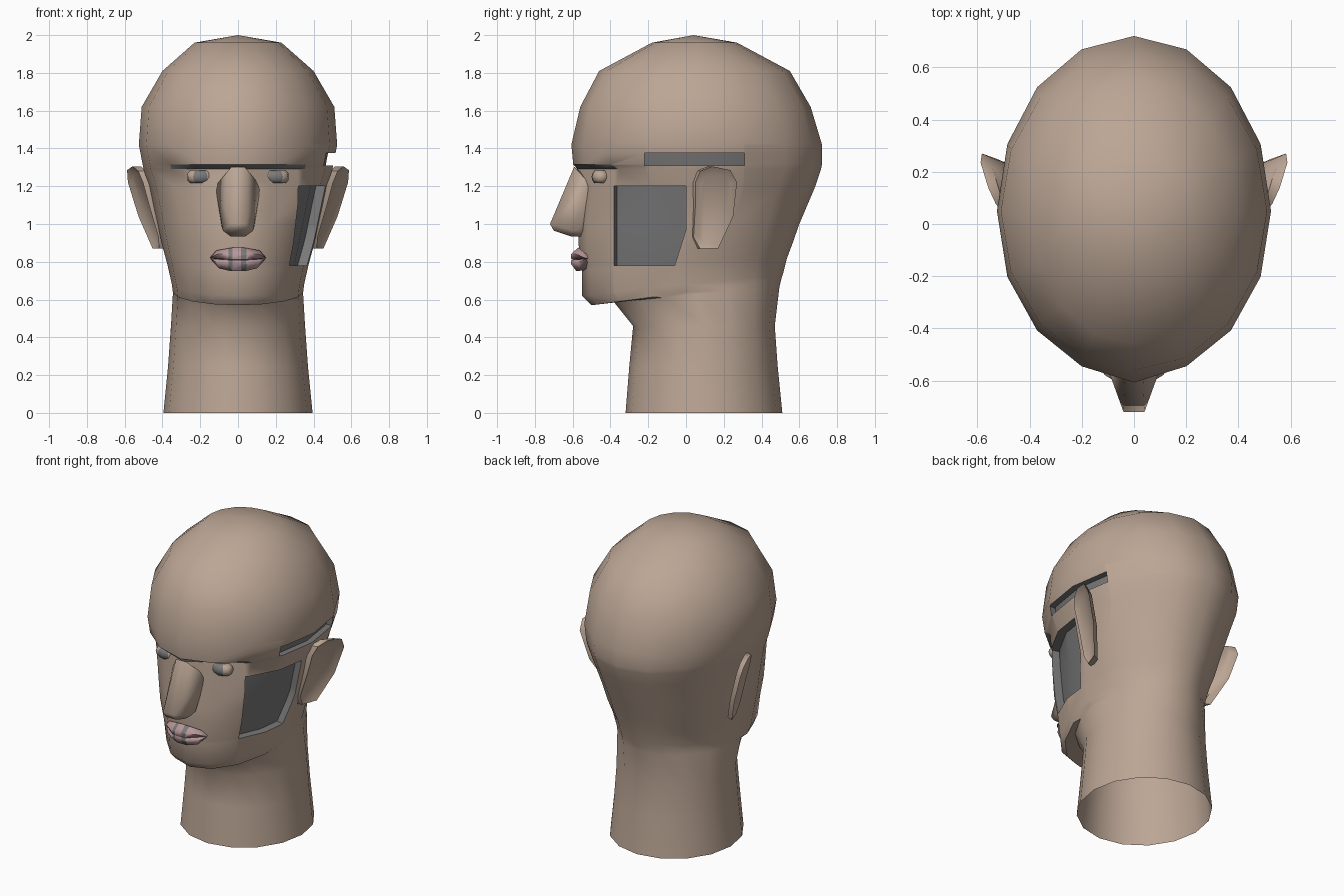
import bpy, bmesh
from math import sin, cos, tau, radians
from mathutils import Vector, Matrix

if "Cube" in bpy.data.objects:
    bpy.data.objects.remove(bpy.data.objects["Cube"])


def material(name, rgb):
    m = bpy.data.materials.new(name)
    m.use_nodes = True
    m.diffuse_color = (*rgb, 1)
    node = next(n for n in m.node_tree.nodes if n.type == 'BSDF_PRINCIPLED')
    node.inputs["Base Color"].default_value = (*rgb, 1)
    return m


SKIN = material("skin", (0.50, 0.38, 0.30))
GREY = material("dark_grey", (0.19, 0.19, 0.19))
LIP = material("lip_pink", (0.48, 0.31, 0.32))


def finish(name, bm, mats, angle=50):
    mesh = bpy.data.meshes.new(name)
    bm.to_mesh(mesh)
    bm.free()
    obj = bpy.data.objects.new(name, mesh)
    bpy.context.scene.collection.objects.link(obj)
    for m in mats:
        mesh.materials.append(m)
    bpy.ops.object.select_all(action='DESELECT')
    obj.select_set(True)
    bpy.context.view_layer.objects.active = obj
    bpy.ops.object.shade_smooth_by_angle(angle=radians(angle))
    return obj


def cut(bm, faces, co, normal):
    geom = set(faces)
    for f in faces:
        geom.update(f.edges)
        geom.update(f.verts)
    bmesh.ops.bisect_plane(bm, geom=list(geom), plane_co=co, plane_no=normal, dist=1e-5)


def hull(bm, half_points):
    # convex solid from points given for one side and mirrored in x
    verts = [bm.verts.new((s * x, y, z)) for x, y, z in half_points for s in (1, -1)]
    ret = bmesh.ops.convex_hull(bm, input=verts)
    spare = {g for k in ("geom_interior", "geom_unused") for g in ret[k]
             if isinstance(g, bmesh.types.BMVert)}
    bmesh.ops.delete(bm, geom=list(spare), context='VERTS')


# Head and neck: elliptical rings, crown to neck
# (front z, back z, front y, back y, half width, centre y, eye socket depth)
RINGS = [
    (1.96, 1.96, -.18, .27, .23, .05, 0),
    (1.81, 1.81, -.46, .55, .40, .05, 0),
    (1.62, 1.62, -.56, .66, .51, .05, 0),
    (1.42, 1.42, -.61, .72, .525, .05, .015),
    (1.315, 1.315, -.60, .72, .505, .05, .015),
    (1.29, 1.29, -.59, .715, .50, .05, .08),
    (1.20, 1.20, -.56, .685, .47, .05, .02),
    (1.0, 1.0, -.565, .60, .425, .03, 0),
    (.90, .90, -.57, .565, .405, .02, 0),
    (.76, .82, -.55, .535, .375, 0, 0),
    (.62, .74, -.55, .515, .35, 0, 0),
    (.57, .71, -.50, .505, .345, .02, 0),
    (.585, .67, -.38, .495, .345, .05, 0),
    (.46, .46, -.28, .47, .355, .1, 0),
    (.25, .25, -.30, .485, .37, .1, 0),
    (0, 0, -.32, .51, .395, .1, 0),
]
SEG = 16
bm = bmesh.new()
rings = []
for zf, zb, yf, yb, w, yc, socket in RINGS:
    ring = []
    for i in range(SEG):
        c, s = cos(tau * i / SEG), sin(tau * i / SEG)
        y = yc - c * ((yc - yf) if c > 0 else (yb - yc))
        y += socket * {0: .2, 1: 1, 2: .6}.get(min(i, SEG - i), 0)
        ring.append(bm.verts.new((w * s, y, zb + (zf - zb) * (1 + c) / 2)))
    rings.append(ring)
crown = bm.verts.new((0, .04, 2))
for i in range(SEG):
    j = (i + 1) % SEG
    bm.faces.new((crown, rings[0][i], rings[0][j]))
    for k in range(len(rings) - 1):
        f = bm.faces.new((rings[k][i], rings[k + 1][i], rings[k + 1][j], rings[k][j]))
        # brow ledge
        if k == 4 and i in (0, 1, SEG - 2, SEG - 1):
            f.material_index = 1
bmesh.ops.recalc_face_normals(bm, faces=bm.faces[:])


def recess(y0, y1, z0, z1, push, extra=()):
    # cut the left side along the window planes and sink the faces between them
    planes = [((0, y0, 0), (0, -1, 0)), ((0, y1, 0), (0, 1, 0)),
              ((0, 0, z0), (0, 0, -1)), ((0, 0, z1), (0, 0, 1)), *extra]
    planes = [(Vector(c), Vector(n)) for c, n in planes]

    def near(margin):
        found = []
        for f in bm.faces:
            m = f.calc_center_median()
            if m.x > .15 and y0 - margin < m.y < y1 + margin and z0 - margin < m.z < z1 + margin:
                found.append((f, m))
        return found

    for c, n in planes:
        cut(bm, [f for f, m in near(.14)], c, n)
    inside = [f for f, m in near(0) if all((m - c).dot(n) < 0 for c, n in planes)]
    ret = bmesh.ops.extrude_face_region(bm, geom=inside)
    verts = [g for g in ret["geom"] if isinstance(g, bmesh.types.BMVert)]
    bmesh.ops.delete(bm, geom=[f for f in inside if f.is_valid], context='FACES')
    bmesh.ops.translate(bm, verts=verts, vec=push)
    for v in verts:
        for f in v.link_faces:
            f.material_index = 1


# Cheek panel with a clipped corner, and temple slot
recess(-.38, 0, .78, 1.2, (-.05, .015, 0), [((0, 0, .97), (0, .19, -.06))])
recess(-.22, .31, 1.31, 1.375, (-.04, 0, 0))
finish("head", bm, [SKIN, GREY])

# Nose
bm = bmesh.new()
hull(bm, [(.035, -.592, 1.303), (.03, -.55, 1.27), (.018, -.61, 1.2), (.04, -.72, 1.0),
          (.035, -.70, .965), (.08, -.60, .965), (.04, -.61, .935), (.085, -.56, .98),
          (.12, -.50, 1.2), (.03, -.50, .935)])
finish("nose", bm, [SKIN], 60)

# Lips, with narrow grey bands beside the middle
LIPS = {
    "upper_lip": [(.15, -.535, .82), (.115, -.55, .86), (.03, -.57, .875), (.06, -.61, .84),
                  (.05, -.607, .812), (.13, -.50, .815), (.11, -.58, .84)],
    "lower_lip": [(.145, -.53, .815), (.05, -.607, .81), (.06, -.61, .79), (.035, -.58, .75),
                  (.10, -.56, .765), (.05, -.50, .76), (.11, -.575, .795)],
}
BANDS = ((-.05, -.03), (.015, .045))
for name, points in LIPS.items():
    bm = bmesh.new()
    hull(bm, points)
    for x in (x for band in BANDS for x in band):
        cut(bm, bm.faces[:], (x, 0, 0), (1, 0, 0))
    for f in bm.faces:
        x = f.calc_center_median().x
        f.material_index = int(any(a < x < b for a, b in BANDS))
    finish(name, bm, [LIP, GREY], 60)

# Ear outline (y, z), leaning out towards the back
EAR = [(.05, 1.22), (.075, 1.28), (.14, 1.305), (.235, 1.285), (.27, 1.22),
       (.25, 1.04), (.17, .87), (.075, .87), (.04, .93), (.05, 1.1)]
for side, s in (("left", 1), ("right", -1)):
    # Ears: a thick plate with a dished outer face
    bm = bmesh.new()
    face = bm.faces.new([bm.verts.new((s * (.498 + .36 * (y - .05) + .27 * (z - 1.2)), y, z))
                         for y, z in EAR])
    back = bmesh.ops.extrude_face_region(bm, geom=[face], use_keep_orig=True)["geom"]
    bmesh.ops.translate(bm, verts=[g for g in back if isinstance(g, bmesh.types.BMVert)],
                        vec=(-.045 * s, -.02, 0))
    bmesh.ops.recalc_face_normals(bm, faces=bm.faces[:])
    bmesh.ops.inset_region(bm, faces=[face], thickness=.035, depth=0)
    bmesh.ops.translate(bm, verts=face.verts[:], vec=(-.02 * s, 0, 0))
    finish(side + "_ear", bm, [SKIN])

    # Eyes: flattened balls trimmed by straight lids, with a grey iris band
    bm = bmesh.new()
    bmesh.ops.create_uvsphere(bm, u_segments=12, v_segments=8, radius=1,
                              matrix=Matrix.Diagonal((.075, .05, .046, 1)))
    for v in bm.verts:
        v.co.x = max(-.068, min(.068, v.co.x))
        v.co.z = max(-.034, min(.034, v.co.z))
    for f in bm.faces:
        f.material_index = int(abs(f.calc_center_median().x) < .02)
    bmesh.ops.translate(bm, verts=bm.verts[:], vec=(.2 * s, -.45, 1.25))
    finish(side + "_eye", bm, [SKIN, GREY])
